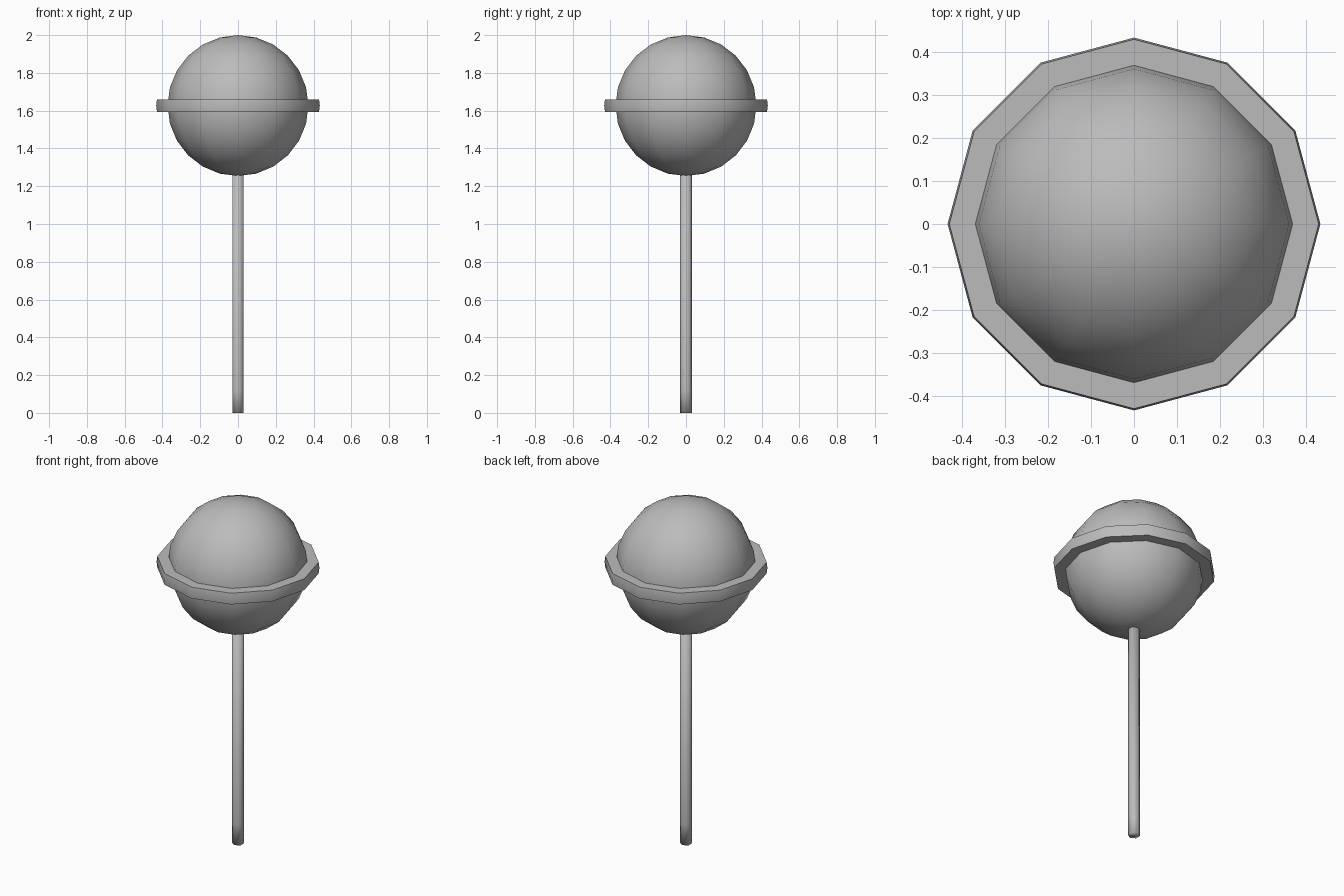
import bpy, bmesh, math

cube = bpy.data.objects.get("Cube")
if cube:
    bpy.data.objects.remove(cube, do_unlink=True)

grey = bpy.data.materials.new("plain grey")
grey.use_nodes = True
grey.diffuse_color = (0.5, 0.5, 0.5, 1)
grey.node_tree.nodes["Principled BSDF"].inputs["Base Color"].default_value = (0.5, 0.5, 0.5, 1)


def lathe(name, profile, sides, closed=False, smooth_angle=180):
    """Spin a (radius, height) profile round z, with a corner on the y axis."""
    bm = bmesh.new()
    rings = []
    for r, z in profile:
        if r < 1e-5:
            rings.append([bm.verts.new((0, 0, z))] * sides)
        else:
            angles = [math.tau * i / sides for i in range(sides)]
            rings.append([bm.verts.new((r * math.sin(a), r * math.cos(a), z)) for a in angles])
    pairs = list(zip(rings, rings[1:]))
    if closed:
        pairs.append((rings[-1], rings[0]))
    for low, high in pairs:
        for i in range(sides):
            j = (i + 1) % sides
            corners = dict.fromkeys((low[i], low[j], high[j], high[i]))
            bm.faces.new(list(corners))
    # Cap open ends
    if not closed:
        for ring in (rings[0], rings[-1]):
            if len(set(ring)) > 1:
                bm.faces.new(ring)
    bmesh.ops.recalc_face_normals(bm, faces=bm.faces)
    mesh = bpy.data.meshes.new(name)
    bm.to_mesh(mesh)
    bm.free()
    mesh.materials.append(grey)
    obj = bpy.data.objects.new(name, mesh)
    bpy.context.collection.objects.link(obj)
    bpy.ops.object.select_all(action="DESELECT")
    obj.select_set(True)
    bpy.context.view_layer.objects.active = obj
    if smooth_angle >= 180:
        bpy.ops.object.shade_smooth()
    else:
        bpy.ops.object.shade_smooth_by_angle(angle=math.radians(smooth_angle))
    return obj


CENTRE, RADIUS, BANDS = 1.627, 0.373, 12

# Round candy ball
arc = [math.pi * i / BANDS for i in range(BANDS + 1)]
lathe("candy_ball", [(RADIUS * math.sin(a), CENTRE - RADIUS * math.cos(a)) for a in arc], 12)

# Flat band round the middle, with a slightly bulging rim
lathe("candy_band", [(0.36, CENTRE - 0.033), (0.429, CENTRE - 0.033), (0.433, CENTRE),
                     (0.429, CENTRE + 0.033), (0.36, CENTRE + 0.033)],
      12, closed=True, smooth_angle=40)

# Six-sided stick, rounded off in shading at its foot
lathe("stick", [(0.033, 0), (0.033, 0.12), (0.033, 1.4)], 6)
